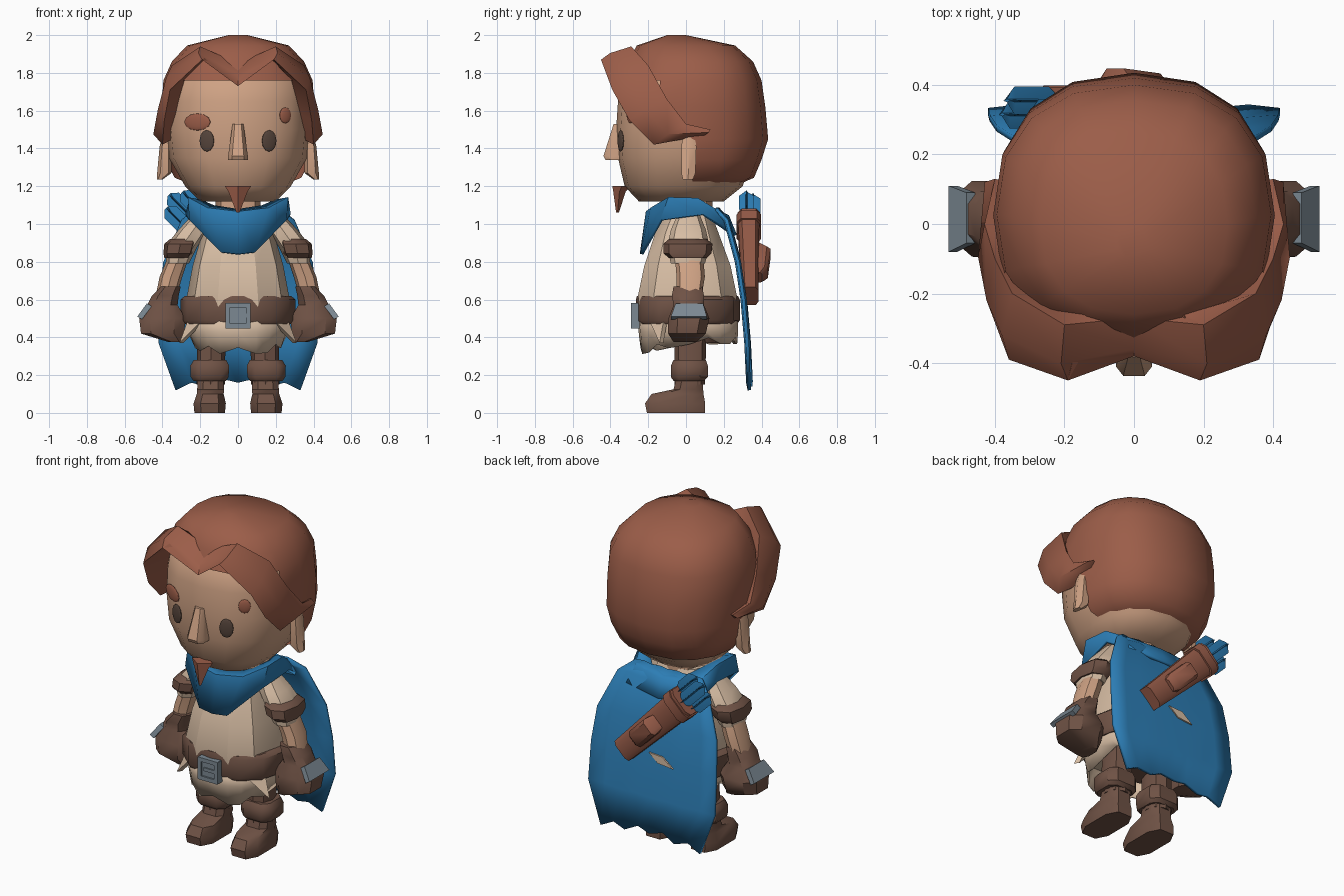
import bpy, bmesh, math
from mathutils import Matrix, Vector

if "Cube" in bpy.data.objects:
    bpy.data.objects.remove(bpy.data.objects["Cube"], do_unlink=True)


def material(name, r, g, b):
    m = bpy.data.materials.new(name)
    m.use_nodes = True
    m.diffuse_color = (r, g, b, 1)
    m.node_tree.nodes["Principled BSDF"].inputs["Base Color"].default_value = (r, g, b, 1)
    return m


SKIN = material("skin", .62, .36, .23)
HAIR = material("chestnut hair", .33, .11, .066)
CLOTH = material("tan cloth", .68, .51, .37)
BLUE = material("blue cloth", .026, .21, .47)
LEATHER = material("dark leather", .16, .085, .06)
QUIVER = material("red leather", .29, .10, .062)
STEEL = material("steel", .2, .25, .29)
EYE = material("dark eye", .09, .057, .043)
SIDES = ((1, "left"), (-1, "right"))


def power(v, e):
    return math.copysign(abs(v) ** e, v)


def ring(z, rx, front, back, cx=0, n=12, e=.85, turn=0):
    """Horizontal rounded section, starting at the front."""
    cy, ry = (front + back) / 2, (back - front) / 2
    angles = [math.tau * (i + turn) / n for i in range(n)]
    return [Vector((cx + rx * power(math.sin(a), e), cy - ry * power(math.cos(a), e), z)) for a in angles]


def loft(name, rings, mat, cap=True, closed=True, angle=40, thick=0, place=None, drop=None):
    """Skin a row of sections, optionally dropping faces or adding thickness."""
    bm = bmesh.new()
    rows = [[bm.verts.new(p) for p in r] for r in rings]
    n = len(rows[0])
    for a, b in zip(rows, rows[1:]):
        for i in range(n if closed else n - 1):
            j = (i + 1) % n
            bm.faces.new((a[i], a[j], b[j], b[i]))
    if cap:
        bm.faces.new(rows[0])
        bm.faces.new(rows[-1])
    bmesh.ops.recalc_face_normals(bm, faces=bm.faces)
    if drop:
        bad = [f for f in bm.faces if drop(f.calc_center_median())]
        bmesh.ops.delete(bm, geom=bad, context="FACES")
    mesh = bpy.data.meshes.new(name)
    bm.to_mesh(mesh)
    bm.free()
    ob = bpy.data.objects.new(name, mesh)
    bpy.context.collection.objects.link(ob)
    mesh.materials.append(mat)
    if place:
        ob.matrix_world = place
    if thick:
        mod = ob.modifiers.new("thickness", "SOLIDIFY")
        mod.thickness, mod.offset = thick, 0
    for other in bpy.context.selected_objects:
        other.select_set(False)
    ob.select_set(True)
    bpy.context.view_layer.objects.active = ob
    bpy.ops.object.shade_smooth_by_angle(angle=math.radians(angle))
    return ob


def stack(name, rows, mat, n=12, e=.85, turn=0, **kw):
    return loft(name, [ring(*r, n=n, e=e, turn=turn) for r in rows], mat, **kw)


def spot(name, x, y, z, rx, rz, turn, mat):
    """Shallow rounded plate sitting on the face."""
    bpy.ops.mesh.primitive_uv_sphere_add(segments=10, ring_count=6, location=(x, y, z),
                                         rotation=(0, 0, math.radians(turn)))
    ob = bpy.context.object
    ob.name, ob.scale = name, (rx, .011, rz)
    ob.data.materials.append(mat)
    bpy.ops.object.shade_smooth_by_angle(angle=math.radians(60))


# head, with the hair cap cut away around the face
stack("head", [(1.12, .2, -.25, .2), (1.2, .28, -.325, .3), (1.35, .365, -.36, .35),
               (1.5, .38, -.37, .37), (1.65, .38, -.36, .37), (1.76, .37, -.335, .36),
               (1.88, .25, -.22, .27)], SKIN, n=16, angle=60)
stack("hair_cap", [(1.21, .25, -.2, .28), (1.245, .335, -.3, .36), (1.34, .385, -.36, .4),
                   (1.45, .4, -.375, .435), (1.62, .405, -.37, .42), (1.76, .395, -.345, .4),
                   (1.86, .35, -.31, .355), (1.945, .27, -.26, .26), (2, .05, -.1, 0)], HAIR, n=16, angle=60,
      drop=lambda c: c.z < 1.76 and c.y < (-.12 if c.z > 1.5 else .06))

# swept fringe: upper and lower edge of each lock from the parting to the temple
edges = [((0, -.27, 1.85), (0, -.38, 1.73)), ((.2, -.29, 1.94), (.19, -.45, 1.87)),
         ((.35, -.2, 1.84), (.36, -.39, 1.71)), ((.4, -.1, 1.66), (.39, -.3, 1.55)),
         ((.43, 0, 1.53), (.4, -.17, 1.42)), ((.4, .13, 1.5), (.39, .1, 1.47))]


def lock(up, low):
    u, l = Vector(up), Vector(low)
    m = (u + l) / 2
    out = Vector((m.x, m.y - .05, 0)).normalized()
    return [u, m + out * .035, l, m - out * .12]


left_locks = [lock(*e) for e in edges]
right_locks = [[Vector((-p.x, p.y, p.z)) for p in r] for r in left_locks[:0:-1]]
loft("fringe", right_locks + left_locks, HAIR, angle=55)

# face
stack("nose", [(1.34, .055, -.43, -.3), (1.36, .055, -.44, -.3), (1.53, .03, -.385, -.3)],
      SKIN, n=8, e=.6, turn=.5)
stack("chin_beard", [(1.06, .008, -.37, -.355), (1.17, .05, -.385, -.32), (1.2, .07, -.39, -.29)],
      HAIR, n=4, e=1)
spot("right_brow", -.215, -.317, 1.54, .082, .045, -29, HAIR)
spot("left_brow", .25, -.294, 1.575, .036, .042, 31, HAIR)
for s, side in SIDES:
    spot(side + "_eye", .165 * s, -.346, 1.44, .042, .057, 20 * s, EYE)
    stack(side + "_ear", [(1.235, .015, -.02, .04, .415 * s), (1.27, .038, -.03, .055, .39 * s),
                          (1.41, .03, -.03, .06, .385 * s), (1.47, .02, -.02, .05, .38 * s)],
          SKIN, n=6, turn=.5)

# body
stack("neck", [(1.0, .12, -.1, .14), (1.16, .12, -.1, .14)], SKIN, n=8)
stack("tunic", [(.46, .27, -.24, .26), (.62, .27, -.265, .28), (.78, .24, -.23, .245),
                (.95, .19, -.17, .18), (1.08, .14, -.1, .13)], CLOTH, n=10, e=.8, turn=.5, angle=30)
stack("belt", [(.47, .29, -.255, .27), (.49, .305, -.265, .285), (.6, .305, -.265, .285),
               (.62, .28, -.26, .275)], LEATHER, n=12)
hem = ring(.375, .23, -.235, .265, n=20, e=.75)
for i, p in enumerate(hem):
    p.z += .23 * min(p.y, 0) + (.025 if i % 3 == 0 else -.01)
loft("skirt", [ring(.5, .275, -.25, .27, n=20), ring(.43, .26, -.245, .27, n=20), hem],
     CLOTH, cap=False, thick=.012)
stack("trousers", [(.37, .17, -.1, .18), (.5, .22, -.18, .2)], LEATHER, n=10)

# buckle: frame, raised bars and tongue
for name, x, z, rx, rz, depth in (("buckle_plate", 0, .515, .065, .065, .28), ("buckle_top", 0, .57, .065, .012, .29),
                                  ("buckle_base", 0, .46, .065, .012, .29), ("buckle_edge", -.055, .515, .012, .065, .29),
                                  ("buckle_rim", .055, .515, .012, .065, .29), ("buckle_tongue", .01, .515, .04, .01, .287)):
    stack(name, [(z - rz, rx, -depth, -.24, x), (z + rz, rx, -depth, -.24, x)], STEEL, n=4, e=0.0001, turn=.5)

# arms, legs and hip tabs
for s, side in SIDES:
    stack(side + "_sleeve", [(.79, .06, -.08, .1, .32 * s), (.88, .085, -.1, .125, .3 * s),
                             (.97, .08, -.08, .105, .235 * s), (1.08, .05, -.03, .06, .16 * s)], CLOTH, n=8)
    stack(side + "_arm_band", [(.82, .07, -.09, .11, .32 * s), (.845, .08, -.12, .135, .315 * s),
                               (.895, .085, -.12, .14, .305 * s), (.92, .07, -.09, .11, .29 * s)],
          LEATHER, n=8, e=.75)
    stack(side + "_forearm", [(.6, .055, -.05, .08, .385 * s), (.72, .06, -.05, .1, .355 * s),
                              (.84, .055, -.06, .09, .31 * s)], SKIN, n=8)
    stack(side + "_glove", [(.375, .04, -.07, .06, .33 * s), (.42, .12, -.1, .11, .4 * s),
                            (.5, .13, -.1, .13, .4 * s), (.57, .085, -.07, .1, .4 * s),
                            (.62, .075, -.08, .1, .385 * s), (.67, .055, -.07, .09, .355 * s)],
          LEATHER, n=8, e=.7, turn=.5)
    plate = [Vector((x * s, y, z)) for x, y, z in ((.482, -.055, .58), (.482, .09, .58), (.533, .11, .51), (.533, -.08, .51))]
    loft(side + "_hand_plate", [plate, [p - Vector((.025 * s, 0, .015)) for p in plate]], STEEL)
    stack(side + "_leg", [(.15, .075, -.06, .1, .145 * s), (.45, .075, -.06, .11, .14 * s)], LEATHER, n=8)
    stack(side + "_boot_cuff", [(.17, .09, -.07, .1, .15 * s), (.19, .105, -.085, .12, .15 * s),
                                (.25, .108, -.085, .12, .15 * s), (.28, .09, -.07, .11, .148 * s)],
          LEATHER, n=8, e=.6, turn=.5)
    stack(side + "_boot", [(0, .085, -.215, .11, .15 * s), (.05, .09, -.225, .11, .15 * s),
                           (.1, .075, -.19, .1, .147 * s), (.125, .075, -.07, .095, .145 * s),
                           (.2, .07, -.05, .09, .145 * s)], LEATHER, n=8, e=.65, turn=.5)
    tab = [Vector((x * s, y, z)) for x, y, z in ((.2, -.19, .48), (.27, -.12, .48), (.31, -.14, .37))]
    loft(side + "_hip_tab", [tab, [p + Vector((-.02 * s, .02, 0)) for p in tab]], CLOTH)

# scarf around the neck: inner rim, fold and lower rim from front to back
half = [((0, -.13, 1.07), (0, -.205, 1.06), (0, -.235, .84)),
        ((.13, -.12, 1.09), (.16, -.18, 1.08), (.09, -.23, .85)),
        ((.2, -.06, 1.12), (.26, -.09, 1.135), (.25, -.13, 1.02)),
        ((.2, .07, 1.12), (.25, .06, 1.13), (.27, .09, 1.05)),
        ((.12, .15, 1.07), (.2, .19, 1.05), (.23, .23, .96)),
        ((0, .17, 1.06), (0, .22, 1.04), (0, .26, .94))]
mirrored = [[(-x, y, z) for x, y, z in h] for h in half[-2:0:-1]]
loft("scarf", list(zip(*(half + mirrored))), BLUE, cap=False, thick=.02, angle=50)

# cape with a ragged hem
cape = []
for z, w, y in ((1.08, .22, .16), (1.02, .3, .215), (.8, .395, .275), (.6, .415, .305), (.37, .42, .325), (.12, .33, .335)):
    row = []
    for i in range(9):
        t = i / 4 - 1
        sag = (1 - abs(t)) * .04 + (.03 if i % 2 else 0) if z < .2 else 0
        row.append((w * t, y - .012 * (i % 2) + .01 * (1 - t * t), z + sag))
    cape.append(row)
loft("cape", cape, BLUE, cap=False, closed=False, thick=.018, angle=50)

# tunic cloth showing through a tear in the cape
tear = [Vector((x, .328, z)) for x, z in ((.02, .635), (-.07, .63), (-.14, .575), (-.04, .585))]
loft("cape_tear", [tear, [p - Vector((0, .009, 0)) for p in tear]], CLOTH)

# slung quiver, pouch and fletched arrows
sling = Matrix.Translation((-.04, .335, .83)) @ Matrix.Rotation(math.radians(-45), 4, "Y")
box = dict(n=8, e=.5, turn=.5, place=sling)
stack("quiver", [(-.3, .07, -.04, .05), (.16, .085, -.06, .055), (.27, .09, -.065, .06)], QUIVER, **box)
stack("quiver_rim", [(.19, .097, -.07, .066), (.25, .097, -.07, .066)], QUIVER, **box)
stack("quiver_pouch", [(-.16, .04, 0, .07), (-.13, .055, 0, .1), (.02, .055, 0, .115), (.06, .045, 0, .06)], QUIVER, **box)
for k, (x, y, top) in enumerate(((-.06, -.02, .42), (.0, .02, .46), (.06, -.015, .42))):
    for j in range(2):
        fin = [(z, .045 if j else .005, y - (.005 if j else .04), y + (.005 if j else .04), x)
               for z in (.29, top - .03)]
        tip = (top, .012, y - .005, y + .005, x)
        stack(f"arrow_{k + 1}_feather_{j + 1}", [(.24, .006, y - .006, y + .006, x)] + fin + [tip],
              BLUE, n=4, e=1, place=sling)
